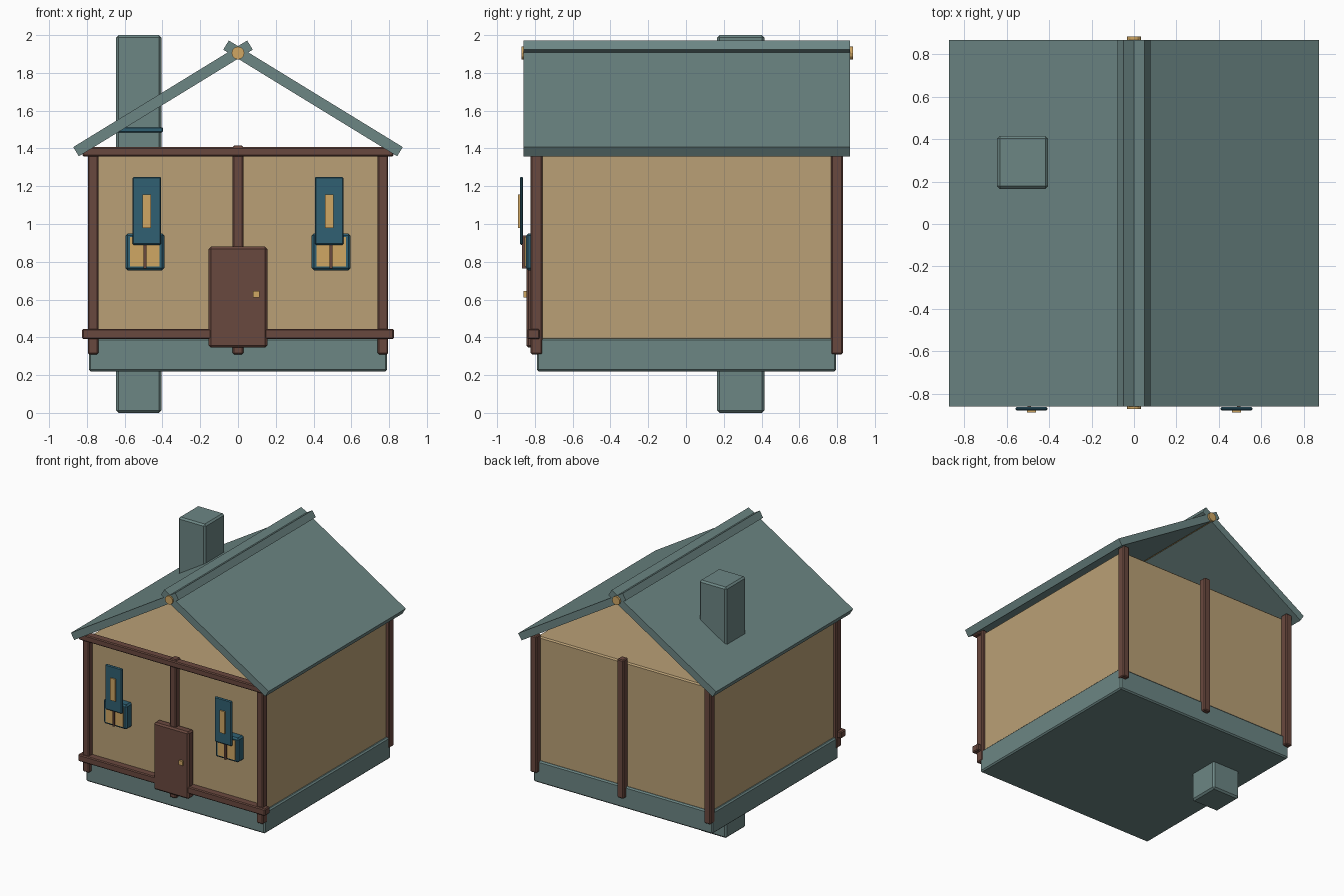
import bpy
import math

cube = bpy.data.objects.get("Cube")
if cube:
    bpy.data.objects.remove(cube, do_unlink=True)


def make_material(name, rgb):
    """Flat material from 0-255 sRGB, stored as linear."""
    lin = [((c / 255 + 0.055) / 1.055) ** 2.4 for c in rgb] + [1.0]
    mat = bpy.data.materials.new(name)
    mat.use_nodes = True
    mat.diffuse_color = lin
    mat.node_tree.nodes["Principled BSDF"].inputs["Base Color"].default_value = lin
    return mat


STONE = make_material("grey_green_stone", (108, 134, 132))
PLASTER = make_material("tan_plaster", (186, 160, 118))
TIMBER = make_material("brown_timber", (105, 72, 62))
BLUE = make_material("deep_blue_paint", (48, 96, 114))
GOLD = make_material("golden_wood", (208, 167, 100))


def box(name, mat, x, y, z, bevel=0.0, tilt=0.0):
    """Box from its (min, max) bounds on each axis, tilted about y."""
    spans = (x, y, z)
    bpy.ops.mesh.primitive_cube_add(size=1, location=[sum(s) / 2 for s in spans])
    obj = bpy.context.object
    obj.name = name
    obj.scale = [s[1] - s[0] for s in spans]
    bpy.ops.object.transform_apply(location=False, rotation=False, scale=True)
    obj.rotation_euler.y = tilt
    obj.data.materials.append(mat)
    if bevel:
        mod = obj.modifiers.new("soft_edges", "BEVEL")
        mod.width = bevel
        mod.segments = 1
    return obj


def around(center, half):
    return (center - half, center + half)


# Base and walls
box("foundation", STONE, (-0.79, 0.79), (-0.79, 0.795), (0.22, 0.395), 0.01)
box("walls", PLASTER, (-0.77, 0.77), (-0.775, 0.78), (0.385, 1.38), 0.01)

# Posts at the corners and the middle of both ends
for end, y in (("front", (-0.823, -0.76)), ("back", (0.768, 0.83))):
    for side, x in (("right", -0.767), ("left", 0.767)):
        box(f"{end}_{side}_post", TIMBER, around(x, 0.028), y, (0.31, 1.4), 0.007)
    box(f"{end}_middle_post", TIMBER, around(0, 0.028), y, (0.31, 1.415), 0.007)

# Front cross beams
box("top_beam", TIMBER, (-0.823, 0.823), (-0.835, -0.77), (1.357, 1.407), 0.007)
box("bottom_beam", TIMBER, (-0.825, 0.825), (-0.84, -0.775), (0.39, 0.445), 0.007)

# Door
box("door", TIMBER, around(0, 0.155), (-0.845, -0.775), (0.345, 0.88), 0.012)
box("door_knob", GOLD, around(0.096, 0.017), (-0.86, -0.84), (0.61, 0.645))

# Windows, each with a raised shutter
for side, s in (("right", -1), ("left", 1)):
    cx, sx = s * 0.493, s * 0.483
    box(f"{side}_window_frame", BLUE, around(cx, 0.103), (-0.848, -0.77), (0.755, 0.95), 0.012)
    for pane, off in (("outer", 0.041), ("inner", -0.041)):
        box(f"{side}_{pane}_pane", GOLD, around(cx + s * off, 0.037), (-0.854, -0.84), (0.775, 0.93))
    box(f"{side}_mullion", TIMBER, around(cx, 0.008), (-0.868, -0.84), (0.765, 0.94))
    box(f"{side}_shutter", BLUE, around(sx, 0.076), (-0.88, -0.862), (0.89, 1.25), 0.007)
    box(f"{side}_shutter_slat", GOLD, around(sx, 0.022), (-0.889, -0.875), (0.98, 1.157))

# Roof slabs cross at the ridge
pitch = math.radians(31.5)
for side, s in (("right", -1), ("left", 1)):
    box(f"{side}_roof", STONE, around(s * 0.397, 0.54), (-0.86, 0.868),
        around(1.665, 0.0285), tilt=s * pitch)

# Ridge pole
bpy.ops.mesh.primitive_cylinder_add(vertices=12, radius=0.034, depth=1.755,
                                    location=(0, 0.006, 1.905),
                                    rotation=(math.pi / 2, 0, 0))
pole = bpy.context.object
pole.name = "ridge_pole"
pole.data.materials.append(GOLD)

# Chimney through the whole house, with a band under the roof
box("chimney", STONE, (-0.645, -0.405), (0.165, 0.415), (0, 2.0), 0.013)
box("chimney_band", BLUE, (-0.652, -0.397), (0.158, 0.422), (1.485, 1.512), 0.005)
